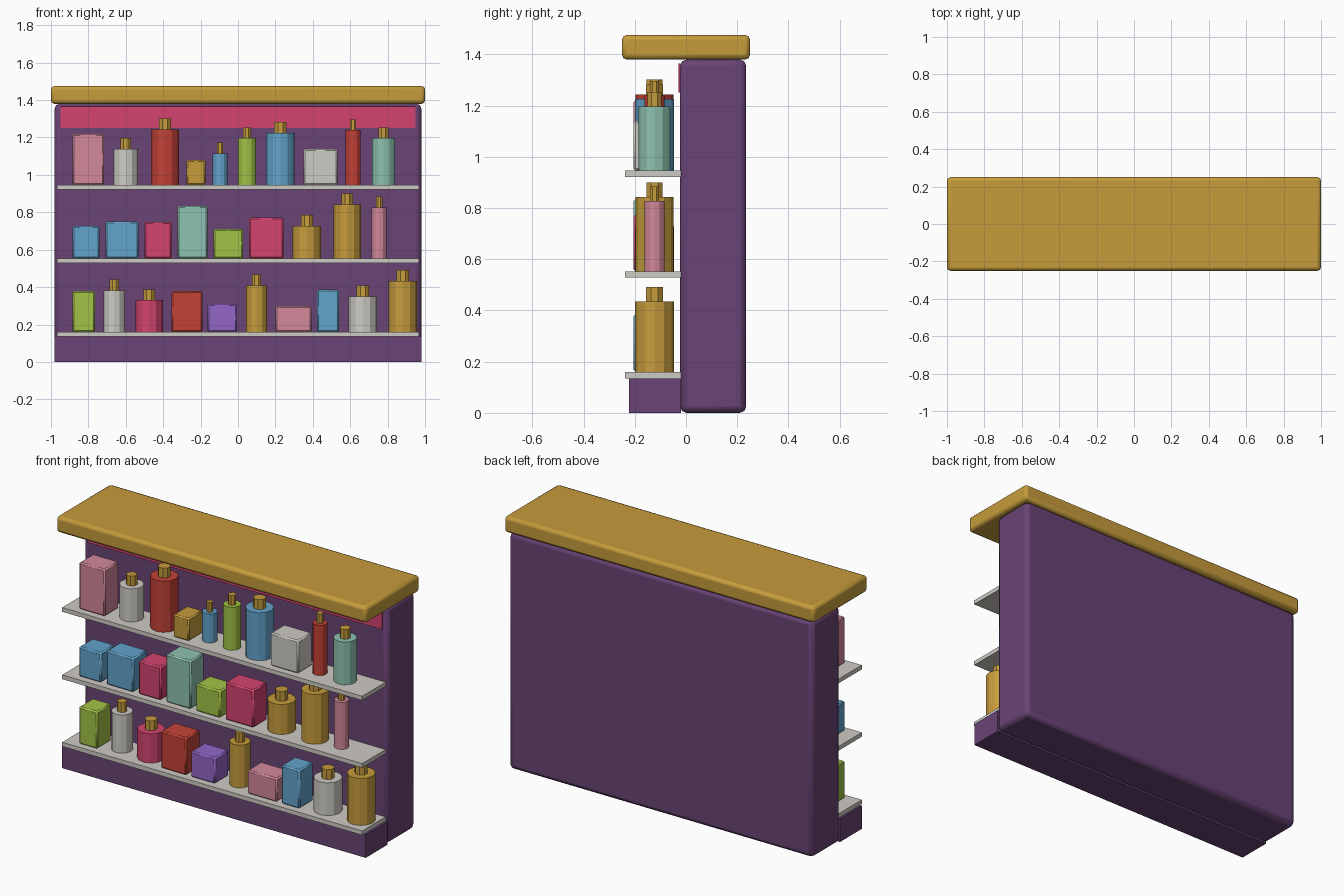
import bpy, math

if "Cube" in bpy.data.objects:
    bpy.data.objects.remove(bpy.data.objects["Cube"])

def lin(c):
    return tuple((v / 255 / 12.92) if v <= 10 else ((v / 255 + 0.055) / 1.055) ** 2.4 for v in c)

PALETTE = {
    "purple": (105, 67, 117), "gold": (198, 156, 60), "hot_pink": (211, 68, 112),
    "soft_pink": (210, 136, 154), "off_white": (206, 203, 196), "red": (196, 66, 54),
    "blue": (98, 163, 203), "lime": (162, 194, 70), "mint": (142, 194, 176),
    "violet": (146, 102, 198),
}
MATS = {}
for name, rgb in PALETTE.items():
    m = bpy.data.materials.new(name)
    m.diffuse_color = (*lin(rgb), 1)
    m.use_nodes = True
    m.node_tree.nodes["Principled BSDF"].inputs["Base Color"].default_value = m.diffuse_color
    MATS[name] = m

def box(name, x, y, z, colour, bevel=0.0, segments=2):
    """Box from (min, max) ranges, with optional rounded edges."""
    bpy.ops.mesh.primitive_cube_add(size=1, location=[sum(r) / 2 for r in (x, y, z)])
    ob = bpy.context.object
    ob.name = name
    ob.scale = [r[1] - r[0] for r in (x, y, z)]
    bpy.ops.object.transform_apply(location=False, rotation=False, scale=True)
    ob.data.materials.append(MATS[colour])
    if bevel:
        mod = ob.modifiers.new("rounded_edges", "BEVEL")
        mod.width, mod.segments = bevel, segments
        bpy.ops.object.shade_smooth_by_angle(angle=math.radians(40))
    return ob

def cylinder(name, x, y, z0, z1, r, sides, colour, turn=0.0):
    bpy.ops.mesh.primitive_cylinder_add(vertices=sides, radius=r, depth=z1 - z0,
                                        location=(x, y, (z0 + z1) / 2), rotation=(0, 0, turn))
    ob = bpy.context.object
    ob.name = name
    ob.data.materials.append(MATS[colour])

# Cabinet: back body, plinth, top board, header plate
box("cabinet_back", (-0.98, 0.98), (-0.023, 0.235), (0, 1.38), "purple", 0.025)
box("plinth", (-0.98, 0.98), (-0.222, -0.02), (0, 0.135), "purple")
box("top_board", (-1, 1), (-0.25, 0.25), (1.38, 1.475), "gold", 0.018)
box("header_plate", (-0.95, 0.95), (-0.029, -0.022), (1.25, 1.365), "hot_pink")

# Goods per shelf: kind, centre x, width, height, colour
SHELVES = [
    (0.16, [
        ("box", -0.825, 0.12, 0.218, "lime"), ("bottle", -0.662, 0.115, 0.223, "off_white"),
        ("bottle", -0.475, 0.147, 0.17, "hot_pink"), ("box", -0.273, 0.166, 0.218, "red"),
        ("box", -0.084, 0.158, 0.151, "violet"), ("bottle", 0.099, 0.112, 0.25, "gold"),
        ("box", 0.297, 0.192, 0.138, "soft_pink"), ("box", 0.481, 0.118, 0.226, "blue"),
        ("bottle", 0.667, 0.152, 0.191, "off_white"), ("bottle", 0.881, 0.152, 0.274, "gold")]),
    (0.553, [
        ("box", -0.813, 0.144, 0.175, "blue"), ("box", -0.62, 0.176, 0.199, "blue"),
        ("box", -0.428, 0.144, 0.196, "hot_pink"), ("box", -0.243, 0.16, 0.282, "mint"),
        ("box", -0.052, 0.158, 0.158, "lime"), ("box", 0.151, 0.184, 0.22, "hot_pink"),
        ("bottle", 0.368, 0.152, 0.175, "gold"), ("bottle", 0.584, 0.147, 0.29, "gold"),
        ("bottle", 0.755, 0.08, 0.274, "soft_pink")]),
    (0.946, [
        ("box", -0.80, 0.168, 0.274, "soft_pink"), ("bottle", -0.60, 0.131, 0.193, "off_white"),
        ("bottle", -0.39, 0.15, 0.298, "red"), ("box", -0.225, 0.102, 0.134, "gold"),
        ("bottle", -0.096, 0.08, 0.169, "blue"), ("bottle", 0.048, 0.096, 0.25, "lime"),
        ("bottle", 0.226, 0.152, 0.279, "blue"), ("box", 0.441, 0.182, 0.193, "off_white"),
        ("bottle", 0.615, 0.08, 0.293, "red"), ("bottle", 0.778, 0.125, 0.25, "mint")]),
]

for s, (z, goods) in enumerate(SHELVES, 1):
    # Shelf board
    box(f"shelf_{s}", (-0.968, 0.968), (-0.238, -0.02), (z - 0.025, z), "off_white")
    for i, (kind, x, w, h, colour) in enumerate(goods, 1):
        if kind == "box":
            box(f"carton_{s}_{i}", (x - w / 2, x + w / 2), (-0.205, -0.075), (z, z + h),
                colour, 0.008, 1)
        else:
            # Bottle body with a gold cap
            cylinder(f"bottle_{s}_{i}", x, -0.123, z, z + h, w / 2, 12, colour)
            cylinder(f"bottle_cap_{s}_{i}", x, -0.123, z + h, z + h + 0.057, w * 0.23, 8,
                     "gold", math.pi / 8)
